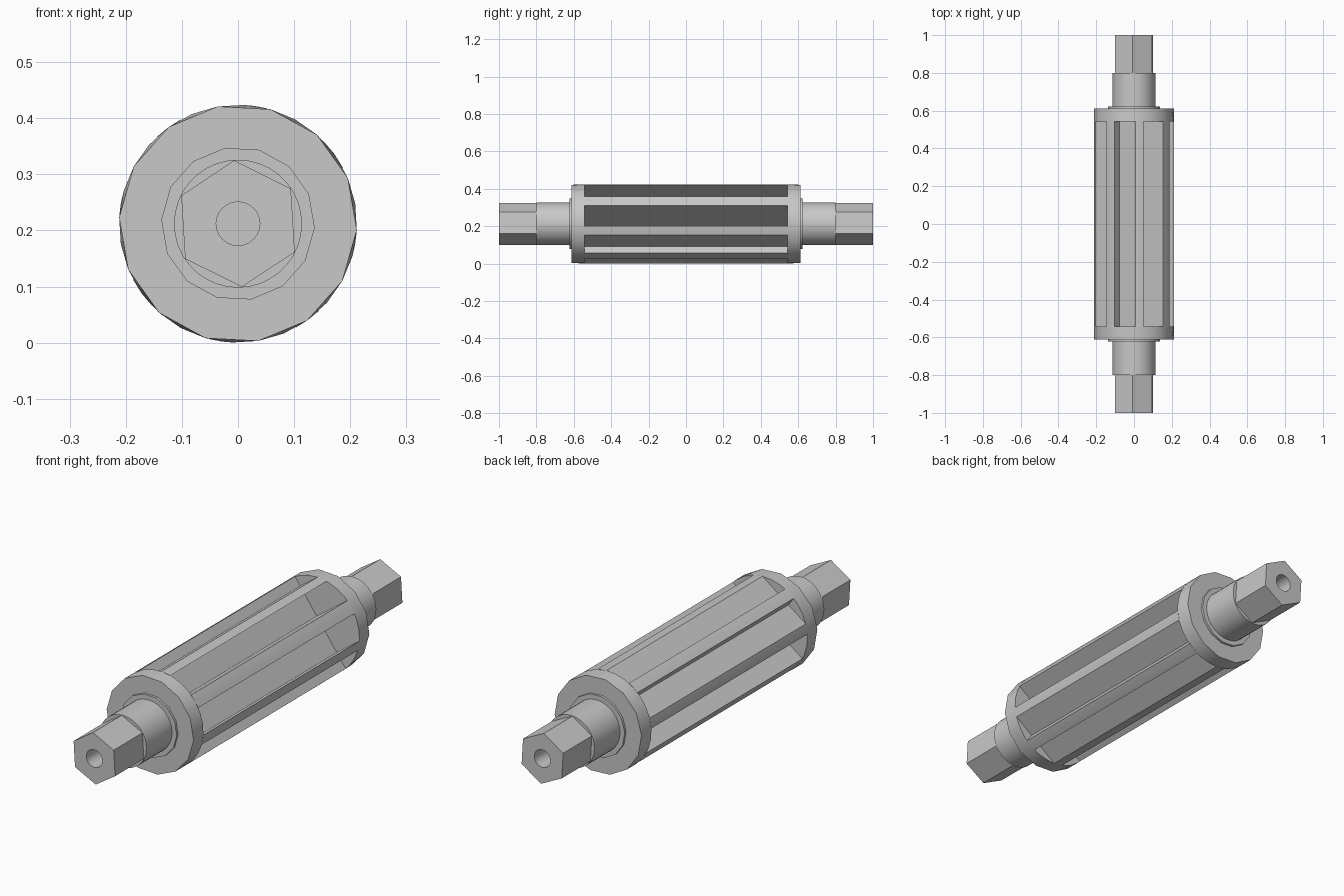
import bpy, bmesh
from math import atan2, cos, sin, degrees, hypot, radians

cube = bpy.data.objects.get("Cube")
if cube:
    bpy.data.objects.remove(cube)

AXIS_Z = 0.212
DRUM_R = 0.212
TILT = 36          # direction in which the fins run
SPINE = 0.026      # half thickness of the web across the fins

steel = bpy.data.materials.new("grey_steel")
steel.use_nodes = True
steel.diffuse_color = (0.58, 0.58, 0.58, 1)
steel.node_tree.nodes["Principled BSDF"].inputs["Base Color"].default_value = (0.58, 0.58, 0.58, 1)


def loop(bm, points, y):
    """Closed ring of vertices from (radius, angle) pairs round the long axis."""
    return [bm.verts.new((r * cos(radians(a)), y, AXIS_Z + r * sin(radians(a)))) for r, a in points]


def skin(bm, a, b):
    """Side walls between two matching rings."""
    for i in range(len(a)):
        j = (i + 1) % len(a)
        bm.faces.new((a[i], a[j], b[j], b[i]))


def finish(name, bm):
    bmesh.ops.recalc_face_normals(bm, faces=bm.faces[:])
    mesh = bpy.data.meshes.new(name)
    bm.to_mesh(mesh)
    bm.free()
    mesh.materials.append(steel)
    obj = bpy.data.objects.new(name, mesh)
    bpy.context.collection.objects.link(obj)
    bpy.ops.object.select_all(action='DESELECT')
    obj.select_set(True)
    bpy.context.view_layer.objects.active = obj
    bpy.ops.object.shade_smooth_by_angle(angle=radians(30))


def polygon(r, sides, start=0):
    return [(r, start + 360 * i / sides) for i in range(sides)]


def loft(name, points0, points1, y0, y1):
    """Closed solid between two sections."""
    bm = bmesh.new()
    a, b = loop(bm, points0, y0), loop(bm, points1, y1)
    skin(bm, a, b)
    bm.faces.new(a)
    bm.faces.new(b)
    finish(name, bm)


def drilled_hex(name, side):
    """Hexagonal drive end with a blind centre hole."""
    bm = bmesh.new()
    hexagon, circle = polygon(0.113, 6, 33.5), polygon(0.039, 24)
    inner, outer = loop(bm, hexagon, side * 0.79), loop(bm, hexagon, side)
    rim, floor = loop(bm, circle, side), loop(bm, circle, side * 0.9)
    skin(bm, inner, outer)
    skin(bm, rim, floor)
    bm.faces.new(inner)
    bm.faces.new(floor)
    edges = [bm.edges.get((ring[i - 1], ring[i])) for ring in (outer, rim) for i in range(len(ring))]
    bmesh.ops.triangle_fill(bm, edges=edges, use_beauty=True)
    finish(name, bm)


def on_rim(angle):
    return (DRUM_R, angle)


def at_spine(rim_angle):
    """Inner slot corner on the web, level with a fin edge at rim_angle."""
    v = DRUM_R * sin(radians(rim_angle))
    return (hypot(SPINE, v), degrees(atan2(v, SPINE)))


# Drum section: parallel fins on both sides of a central web
quarter = [on_rim(0), on_rim(8), at_spine(8), at_spine(40), on_rim(40), on_rim(46),
           on_rim(52), at_spine(52), on_rim(83), on_rim(90)]
half = quarter + [(r, 180 - a) for r, a in reversed(quarter[1:-1])]
section = [(r, a + turn + TILT) for turn in (0, 180) for r, a in half]
loft("finned_drum", section, section, -0.545, 0.545)

# End rings run from a full circle to a fourteen-sided face
round_edge = polygon(DRUM_R, 28, -3)
flat = cos(radians(180 / 14))
faceted_edge = [(r * (flat if i % 2 else 1), a) for i, (r, a) in enumerate(round_edge)]
collar = polygon(0.137, 14, -3)
neck = polygon(0.114, 36)

for label, side in (("front", -1), ("back", 1)):
    loft(label + "_ring", round_edge, faceted_edge, side * 0.543, side * 0.612)
    loft(label + "_collar", collar, collar, side * 0.6, side * 0.622)
    loft(label + "_neck", neck, neck, side * 0.61, side * 0.8)
    drilled_hex(label + "_hex_drive", side)
